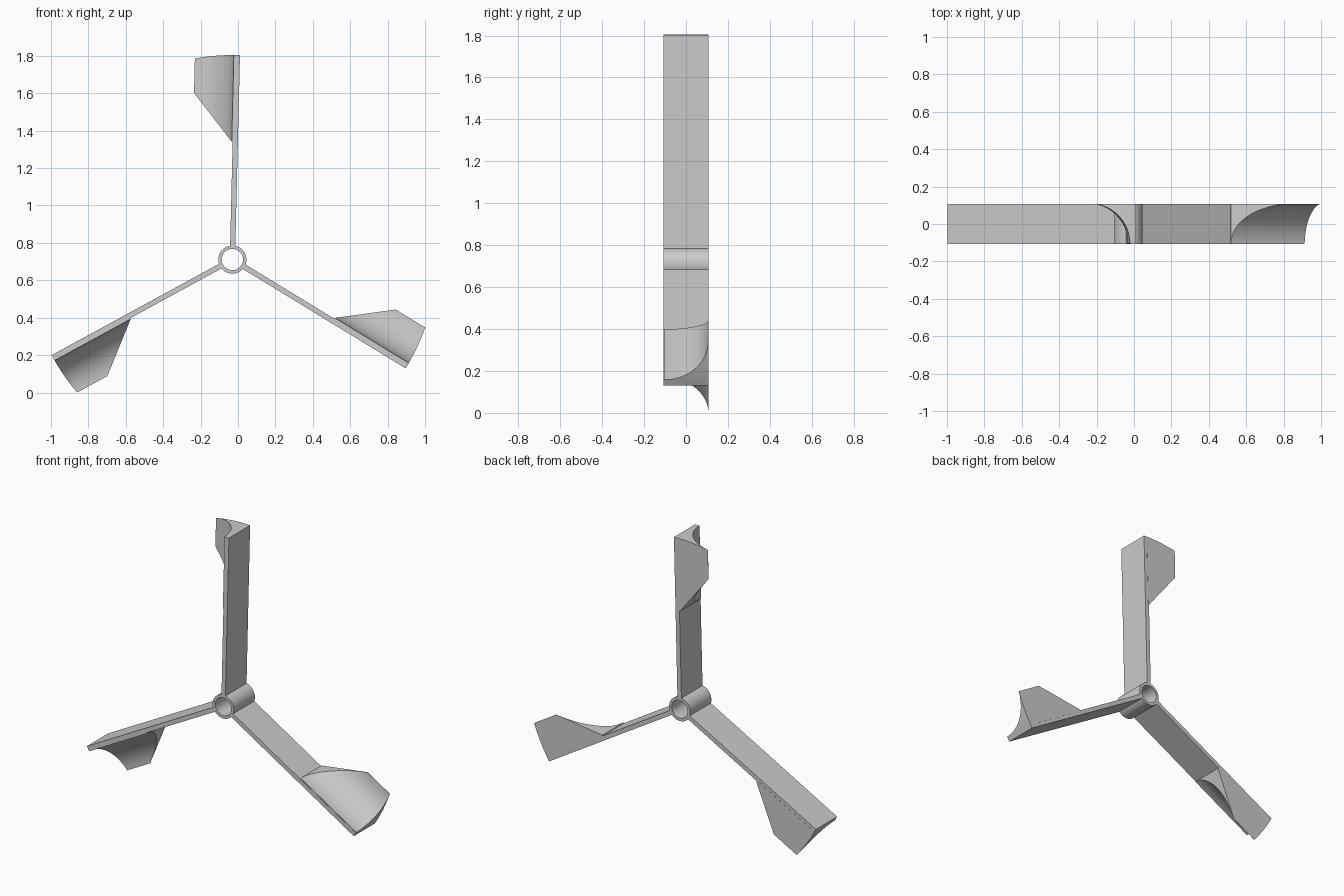
import bpy, bmesh
from math import sin, cos, pi, sqrt, radians
from mathutils import Matrix

if "Cube" in bpy.data.objects:
    bpy.data.objects.remove(bpy.data.objects["Cube"])

CX, CZ = -0.03, 0.711      # hub axis
R_TIP = 1.093              # arm and blade tip radius
HALF_Y = 0.107             # half depth of arms and hub
HALF_T = 0.014             # half thickness of an arm


def finish(bm, name, angle=None, smooth=False):
    """Turn a bmesh in (radial, depth, sideways) space into a placed object."""
    bmesh.ops.recalc_face_normals(bm, faces=bm.faces[:])
    mesh = bpy.data.meshes.new(name)
    bm.to_mesh(mesh)
    bm.free()
    place = Matrix.Translation((CX, 0, CZ))
    if angle is not None:
        place = place @ Matrix.Rotation(-radians(angle), 4, 'Y')
    mesh.transform(place)
    ob = bpy.data.objects.new(name, mesh)
    bpy.context.collection.objects.link(ob)
    if smooth:
        bpy.ops.object.select_all(action='DESELECT')
        ob.select_set(True)
        bpy.context.view_layer.objects.active = ob
        bpy.ops.object.shade_smooth_by_angle(angle=radians(30))
    return ob


def make_hub():
    bm = bmesh.new()
    section = [(0.057, -HALF_Y), (0.075, -HALF_Y), (0.075, HALF_Y), (0.057, HALF_Y)]
    n = 64
    rings = [[bm.verts.new((r * cos(2 * pi * i / n), y, r * sin(2 * pi * i / n)))
              for r, y in section] for i in range(n)]
    for i in range(n):
        a, b = rings[i], rings[(i + 1) % n]
        for k in range(4):
            j = (k + 1) % 4
            bm.faces.new((a[k], a[j], b[j], b[k]))
    finish(bm, "hub", smooth=True)


def make_arm(name, angle):
    bm = bmesh.new()
    bmesh.ops.create_cube(bm, size=1)
    r0 = 0.068
    for v in bm.verts:
        v.co.x = R_TIP if v.co.x > 0 else r0
        v.co.y *= 2 * HALF_Y
        v.co.z *= 2 * HALF_T
    finish(bm, name, angle)


def make_blade(name, angle, n=24):
    """Solid wedge: flat back, hollowed quarter-round front, slanted inner end."""
    bm = bmesh.new()
    v0, v1, back, front = 0.019, 0.227, 0.108, -0.105
    # front profile: narrow flat lip, then the hollow sweeping to the back
    profile = [(0.008, front)]
    for i in range(n + 1):
        t = pi / 2 * i / n
        profile.append((v1 - (v1 - v0) * cos(t), front + (back - 0.001 - front) * sin(t)))
    rows = []
    for v, y in profile:
        lo = 0.63 + 0.255 * max(0, v - v0) / (v1 - v0)
        hi = sqrt(R_TIP ** 2 - v ** 2)
        rows.append([bm.verts.new(p) for p in
                     ((lo, y, v), (hi, y, v), (hi, back, v), (lo, back, v))])
    for a, b in zip(rows, rows[1:]):
        for k in range(4):
            j = (k + 1) % 4
            bm.faces.new((a[k], a[j], b[j], b[k]))
    bm.faces.new(rows[0])
    bm.faces.new(rows[-1])
    finish(bm, name, angle, smooth=True)


make_hub()
for label, angle in (("top", 88.6), ("left", 208.6), ("right", -31.4)):
    make_arm(label + "_arm", angle)
    make_blade(label + "_blade", angle)
